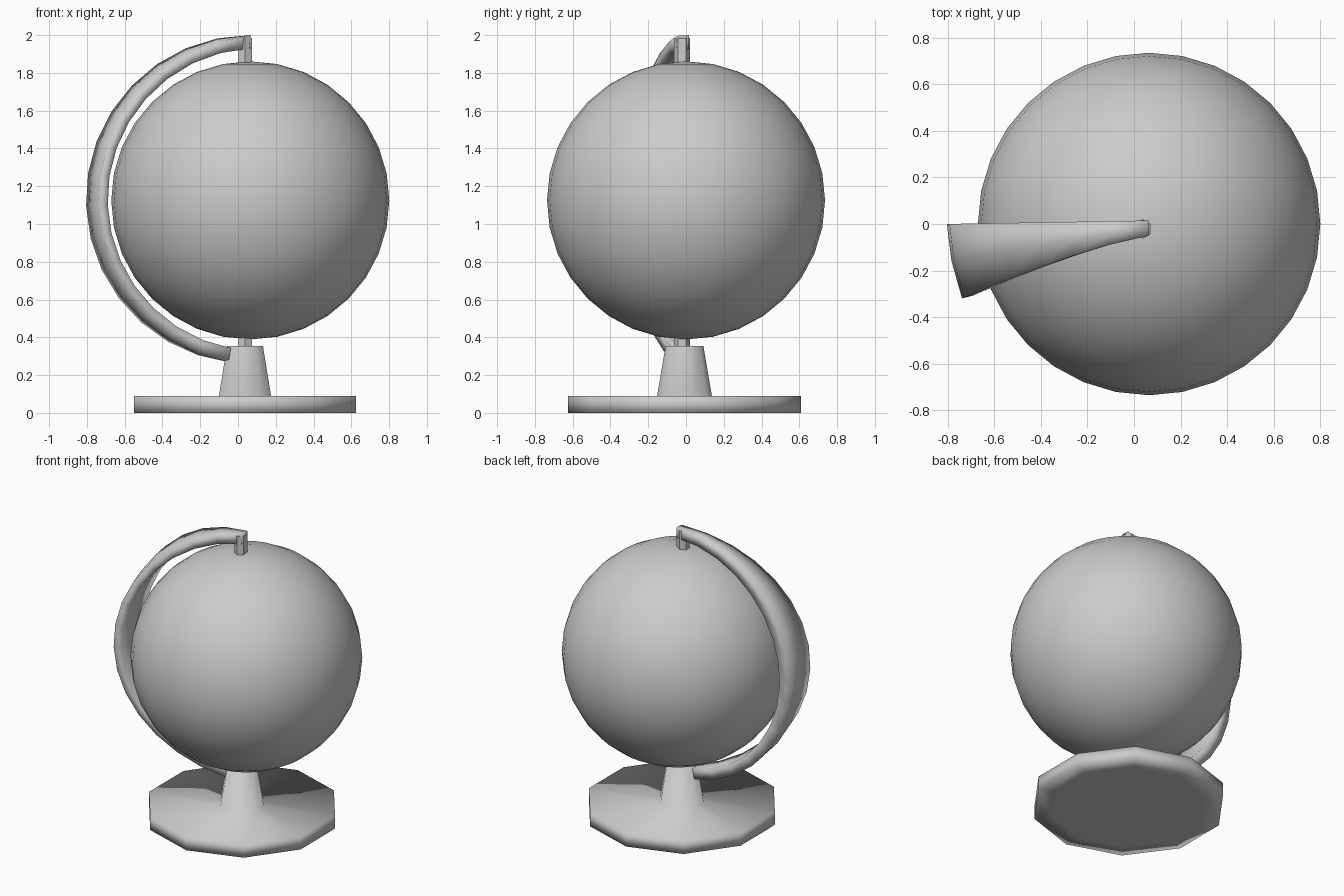
import bpy, bmesh
from math import sin, cos, pi, radians

cube = bpy.data.objects.get("Cube")
if cube:
    bpy.data.objects.remove(cube)

grey = bpy.data.materials.new("plain grey")
grey.use_nodes = True
grey.diffuse_color = (0.6, 0.6, 0.6, 1)
grey.node_tree.nodes["Principled BSDF"].inputs["Base Color"].default_value = grey.diffuse_color


def loft(name, rings, smooth=True):
    """Skin a list of equal-length point rings and cap both ends."""
    bm = bmesh.new()
    loops = [[bm.verts.new(p) for p in ring] for ring in rings]
    n = len(loops[0])
    for a, b in zip(loops, loops[1:]):
        for i in range(n):
            bm.faces.new((a[i], a[(i + 1) % n], b[(i + 1) % n], b[i]))
    bm.faces.new(loops[0])
    bm.faces.new(loops[-1])
    bmesh.ops.recalc_face_normals(bm, faces=bm.faces)
    for f in bm.faces:
        f.smooth = smooth
    mesh = bpy.data.meshes.new(name)
    bm.to_mesh(mesh)
    bm.free()
    mesh.materials.append(grey)
    obj = bpy.data.objects.new(name, mesh)
    bpy.context.collection.objects.link(obj)
    return obj


def polygon(sides, radius, z, cx, cy):
    """Regular polygon with a corner on the y axis."""
    angles = [pi / 2 + 2 * pi * i / sides for i in range(sides)]
    return [(cx + radius * cos(a), cy + radius * sin(a), z) for a in angles]


# Ten-sided foot and tapered column as one turned form
profile = [(0.5, 0), (0.617, 0), (0.617, 0.09), (0.145, 0.09), (0.1, 0.355)]
loft("base_stand", [polygon(10, r, z, 0.037, -0.008) for r, z in profile])

# Axis pin through the ball
loft("axis_pin", [polygon(6, 0.042, z, 0.037, -0.021) for z in (0.3, 1.985)], False)

# Ball
bpy.ops.mesh.primitive_uv_sphere_add(segments=32, ring_count=16, radius=0.736,
                                     location=(0.065, 0, 1.125))
ball = bpy.context.object
ball.name = "globe_ball"
ball.data.materials.append(grey)
bpy.ops.object.shade_smooth()

# Crescent support arm, wide at mid height and narrow at both ends
STEPS = 15
rings = []
for i in range(STEPS + 1):
    angle = radians(173) * i / STEPS
    k = sin(angle)
    width = 0.05 + 0.27 * k ** 1.2
    back = 0.015 * (1 - k)
    section = [(0.87, back), (0.87 - 0.02 * k, -width / 2),
               (0.865 - 0.06 * k, -width), (0.80 - 0.045 * k, -width * 0.96),
               (0.80 - 0.03 * k, -width / 2), (0.80 - 0.01 * k, back)]
    rings.append([(0.065 - r * k, y, 1.13 + r * cos(angle)) for r, y in section])
loft("support_arm", rings)
